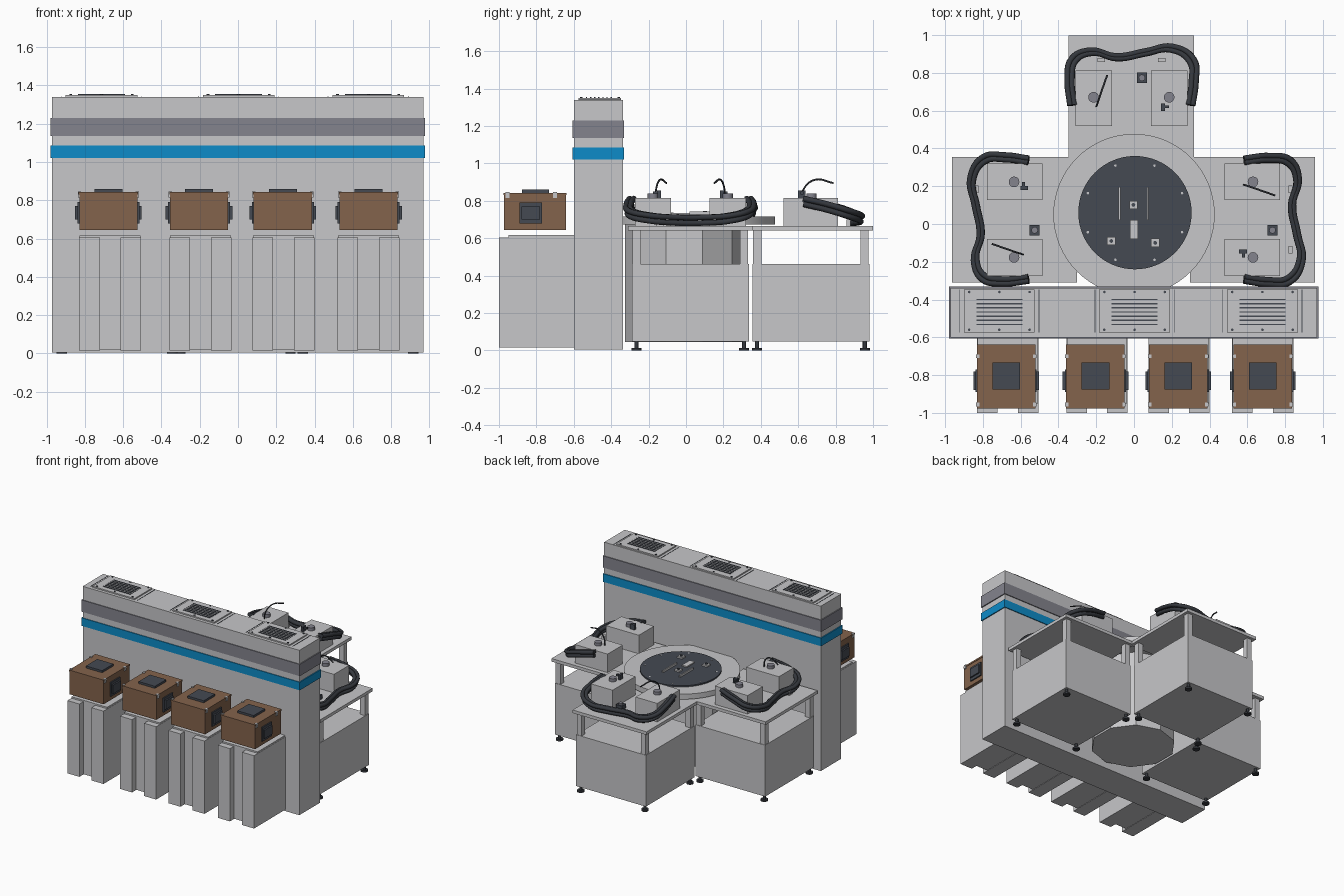
import bpy, bmesh, math
from mathutils import Matrix, Vector

if "Cube" in bpy.data.objects:
    bpy.data.objects.remove(bpy.data.objects["Cube"])


def material(name, rgb):
    m = bpy.data.materials.new(name)
    m.diffuse_color = (*rgb, 1)
    m.use_nodes = True
    m.node_tree.nodes["Principled BSDF"].inputs["Base Color"].default_value = m.diffuse_color
    return m


LIGHT = material("light grey", (0.57, 0.57, 0.585))
MID = material("mid grey", (0.23, 0.23, 0.27))
BLUE = material("blue", (0.004, 0.26, 0.58))
BROWN = material("brown", (0.23, 0.125, 0.072))
DARK = material("dark slate", (0.058, 0.067, 0.085))
BLACK = material("hose black", (0.035, 0.039, 0.047))
IDENT = Matrix.Identity(4)


def finish(name, bm, mat, frame):
    bm.transform(frame)
    me = bpy.data.meshes.new(name)
    bm.to_mesh(me)
    bm.free()
    me.materials.append(mat)
    ob = bpy.data.objects.new(name, me)
    bpy.context.collection.objects.link(ob)
    return ob


def boxes(name, ranges, mat, frame=IDENT):
    """One object from boxes given as (x0, x1, y0, y1, z0, z1)."""
    bm = bmesh.new()
    for x0, x1, y0, y1, z0, z1 in ranges:
        m = Matrix.Translation(((x0 + x1) / 2, (y0 + y1) / 2, (z0 + z1) / 2))
        bmesh.ops.create_cube(bm, size=1, matrix=m @ Matrix.Diagonal((x1 - x0, y1 - y0, z1 - z0, 1)))
    return finish(name, bm, mat, frame)


def cylinders(name, items, mat, frame=IDENT, sides=32):
    """One object from cylinders given as (x, y, radius, z0, z1)."""
    bm = bmesh.new()
    for x, y, r, z0, z1 in items:
        bmesh.ops.create_cone(bm, cap_ends=True, segments=sides, radius1=r, radius2=r, depth=z1 - z0,
                              matrix=Matrix.Translation((x, y, (z0 + z1) / 2)))
    if sides > 10:
        for f in bm.faces:
            f.smooth = len(f.verts) == 4
    ob = finish(name, bm, mat, frame)
    if sides > 10:
        for e in ob.data.edges:
            a, b = (ob.data.vertices[i].co.z for i in e.vertices)
            e.use_edge_sharp = abs(a - b) < 1e-5
    return ob


def tube(name, points, radius, mat, frame=IDENT):
    cu = bpy.data.curves.new(name, 'CURVE')
    cu.dimensions = '3D'
    cu.bevel_depth = radius
    cu.bevel_resolution = 2
    cu.resolution_u = 6
    cu.use_fill_caps = True
    sp = cu.splines.new('BEZIER')
    sp.bezier_points.add(len(points) - 1)
    for bp, p in zip(sp.bezier_points, points):
        bp.co = frame @ Vector(p)
        bp.handle_left_type = bp.handle_right_type = 'AUTO'
    cu.materials.append(mat)
    ob = bpy.data.objects.new(name, cu)
    bpy.context.collection.objects.link(ob)


# Tall wall cabinet with two coloured bands
boxes("wall_cabinet", [(-0.972, 0.97, -0.60, -0.338, 0.004, 1.34)], LIGHT)
boxes("grey_band", [(-0.98, 0.978, -0.606, -0.331, 1.135, 1.23)], MID)
boxes("blue_band", [(-0.98, 0.978, -0.606, -0.331, 1.02, 1.085)], BLUE)

# Ventilation covers on the cabinet roof
for cx in (-0.713, 0.003, 0.68):
    boxes("vent_plate", [(cx - 0.187, cx + 0.187, -0.575, -0.347, 1.34, 1.35)], LIGHT)
    boxes("vent_slits", [(cx - 0.122, cx + 0.122, y - 0.0035, y + 0.0035, 1.349, 1.354)
                         for y in [-0.40 - 0.022 * i for i in range(7)]], DARK)
    boxes("vent_seams", [(cx + s * 0.21 - 0.002, cx + s * 0.21 + 0.002, -0.575, -0.347, 1.338, 1.342)
                         for s in (-1, 1)], DARK)
    cylinders("vent_bolts", [(cx + i * 0.16, y, 0.007, 1.349, 1.355)
                             for i in (-1, 0, 1) for y in (-0.36, -0.56)], DARK, sides=8)

# Grooved pedestals, each with a crate hovering above
for px, bx in ((-0.668, -0.677), (-0.196, -0.204), (0.238, 0.234), (0.682, 0.682)):
    boxes("pedestal_columns", [(px - 0.162, px - 0.054, -1.0, -0.6, 0.015, 0.605),
                               (px + 0.054, px + 0.162, -1.0, -0.6, 0.015, 0.605)], LIGHT)
    boxes("pedestal_core", [(px - 0.16, px + 0.16, -0.95, -0.6, 0.018, 0.617)], LIGHT)
    boxes("crate", [(bx - 0.152, bx + 0.152, -0.972, -0.642, 0.645, 0.83)], BROWN)
    boxes("crate_lid", [(bx - 0.155, bx + 0.155, -0.976, -0.638, 0.83, 0.843)], BROWN)
    boxes("crate_top_plate", [(bx - 0.073, bx + 0.073, -0.877, -0.732, 0.842, 0.86)], DARK)
    plates, clips = [], []
    for s in (-1, 1):
        for d, h, w in ((0.162, 0.057, 0.06), (0.174, 0.035, 0.05)):
            a, b = sorted((bx + s * 0.15, bx + s * d))
            plates.append((a, b, -0.83 - w, -0.83 + w, 0.735 - h, 0.735 + h))
        for y in (-0.955, -0.70):
            a, b = sorted((bx + s * 0.142, bx + s * 0.16))
            clips.append((a, b, y - 0.01, y + 0.01, 0.815, 0.847))
    boxes("crate_side_handles", plates, DARK)
    boxes("crate_clips", clips, LIGHT)

# Central column and turntable
cylinders("turntable_column", [(0, -0.01, 0.315, 0.045, 0.68)], LIGHT, sides=10)
cylinders("turntable_rim", [(0, 0.05, 0.427, 0.672, 0.715)], LIGHT, sides=64)
cylinders("turntable_disc", [(0.005, 0.06, 0.30, 0.714, 0.726)], DARK, sides=64)
boxes("turntable_rails", [(x - 0.005, x + 0.005, 0.02, 0.195, 0.725, 0.742) for x in (-0.077, 0.073)]
      + [(-0.022, 0.022, -0.08, 0.022, 0.725, 0.735)]
      + [(x - 0.022, x + 0.022, y - 0.022, y + 0.022, 0.725, 0.738)
         for x, y in ((-0.003, 0.101), (-0.12, -0.09), (0.112, -0.10))], LIGHT)
cylinders("turntable_sockets", [(x, y, 0.01, 0.737, 0.745)
                                for x, y in ((-0.003, 0.101), (-0.12, -0.09), (0.112, -0.10))], DARK, sides=12)
cylinders("turntable_bolts", [(0.005 + 0.27 * math.cos(a), 0.06 + 0.27 * math.sin(a), 0.007, 0.725, 0.729)
                              for a in [math.pi / 8 + i * math.pi / 4 for i in range(8)]], LIGHT, sides=8)

# Hose route in station space: x points outward from the turntable
ROUTE = ((-0.045, 0.318, 0.80), (0.09, 0.332, 0.77), (0.20, 0.31, 0.735), (0.243, 0.215, 0.71),
         (0.213, 0.08, 0.70), (0.24, -0.08, 0.70), (0.262, -0.215, 0.71), (0.195, -0.325, 0.735),
         (0.08, -0.335, 0.77), (-0.045, -0.318, 0.80))


def station(cx, cy, angle, post_sign, hose_shift):
    f = Matrix.Translation((cx, cy, 0)) @ Matrix.Rotation(math.radians(angle), 4, 'Z')
    corners = [(sx, sy) for sx in (-1, 1) for sy in (-1, 1)]
    # Table frame
    boxes("table_top", [(-0.331, 0.331, -0.332, 0.332, 0.64, 0.665)], LIGHT, f)
    boxes("table_cabinet", [(-0.313, 0.313, -0.313, 0.313, 0.047, 0.463)], LIGHT, f)
    boxes("table_posts", [(x * 0.287 - 0.022, x * 0.287 + 0.022, y * 0.287 - 0.022, y * 0.287 + 0.022, 0.46, 0.642)
                          for x, y in corners], LIGHT, f)
    cylinders("table_feet", [c for x, y in corners for c in
                             ((x * 0.288, y * 0.288, 0.027, 0.0, 0.014), (x * 0.288, y * 0.288, 0.011, 0.014, 0.05))],
              BLACK, f, 16)
    # Equipment housings and their knobs
    boxes("housings", [(-0.148, 0.145, s * 0.2 - 0.097, s * 0.2 + 0.097, 0.664, 0.815) for s in (-1, 1)], LIGHT, f)
    cylinders("knobs", [(0.003, s * 0.2, 0.028, 0.814, 0.84) for s in (-1, 1)], MID, f, 20)
    boxes("sensor_block", [(-0.07, -0.03, -0.178, -0.158, 0.814, 0.855),
                           (-0.055, -0.04, -0.20, -0.158, 0.835, 0.85)], DARK, f)
    tube("thin_wire", [(-0.045, 0.185, 0.815), (-0.04, 0.183, 0.86), (0.02, 0.163, 0.912), (0.12, 0.128, 0.895)],
         0.005, BLACK, f)
    # Small post and hose clamp
    px, py = post_sign * 0.106, -post_sign * 0.056
    boxes("small_post", [(px - 0.027, px + 0.027, py - 0.027, py + 0.027, 0.664, 0.70)], DARK, f)
    cylinders("post_button", [(px, py, 0.017, 0.70, 0.712)], MID, f, 16)
    boxes("hose_clamps", [(0.19, 0.212, s * 0.16 - 0.02, s * 0.16 + 0.02, 0.664, 0.70) for s in (-1, 1)], LIGHT, f)
    # Bundle of three hoses
    for scale, dz in ((1.02, 0.012), (0.95, 0.012), (0.99, -0.018)):
        tube("hose", [(x * scale + hose_shift, y * scale, z + dz) for x, y, z in ROUTE], 0.0155, BLACK, f)


station(0.627, 0.023, 0, 1, 0.0)
station(-0.632, 0.023, 180, -1, -0.03)
station(-0.014, 0.668, 90, 1, 0.005)
